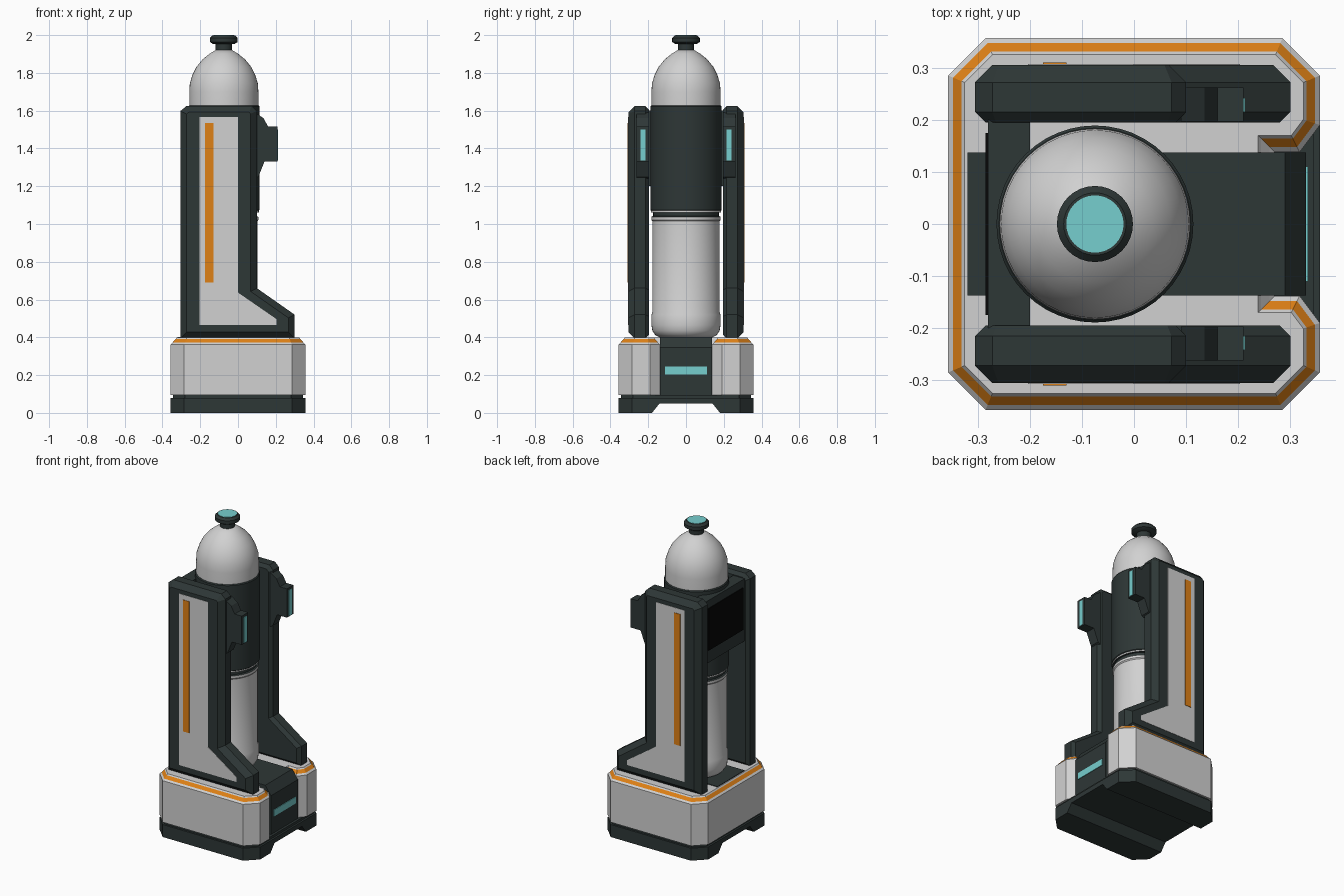
import bpy
import bmesh
import math
from mathutils import Vector

if "Cube" in bpy.data.objects:
    bpy.data.objects.remove(bpy.data.objects["Cube"])


def material(name, r, g, b):
    m = bpy.data.materials.new(name)
    m.use_nodes = True
    m.diffuse_color = (r, g, b, 1)
    m.node_tree.nodes["Principled BSDF"].inputs["Base Color"].default_value = (r, g, b, 1)
    return m


WHITE = material("light grey", 0.64, 0.64, 0.64)
DARK = material("dark slate", 0.027, 0.038, 0.037)
ORANGE = material("orange", 0.74, 0.22, 0.008)
CYAN = material("cyan", 0.18, 0.62, 0.62)
BLACK = material("screen black", 0.002, 0.002, 0.002)


def finish(name, bm, mats):
    bmesh.ops.recalc_face_normals(bm, faces=bm.faces)
    me = bpy.data.meshes.new(name)
    bm.to_mesh(me)
    bm.free()
    for m in mats:
        me.materials.append(m)
    ob = bpy.data.objects.new(name, me)
    bpy.context.collection.objects.link(ob)
    return ob


def inset(poly, d):
    """Offset a counter-clockwise polygon inwards by d."""
    out = []
    for i, p in enumerate(poly):
        a, p, b = Vector(poly[i - 1]), Vector(p), Vector(poly[(i + 1) % len(poly)])
        e, f = (p - a).normalized(), (b - p).normalized()
        n, m = Vector((-e.y, e.x)), Vector((-f.y, f.x))
        out.append(tuple(p + (n + m) * d / (1 + n.dot(m))))
    return out


def loft(name, loops, mats, rule=None):
    """Skin a stack of equal-length loops; rule(band, centre) picks the colour."""
    bm = bmesh.new()
    rings = [[bm.verts.new(p) for p in loop] for loop in loops]
    bm.faces.new(rings[0])
    bm.faces.new(rings[-1])
    for k in range(len(rings) - 1):
        for i in range(len(rings[0])):
            f = bm.faces.new((rings[k][i - 1], rings[k][i], rings[k + 1][i], rings[k + 1][i - 1]))
            if rule:
                f.material_index = rule(k, f.calc_center_median())
    return finish(name, bm, mats)


def flat(poly, z):
    return [(x, y, z) for x, y in poly]


def upright(poly, y):
    return [(x, y, z) for x, z in poly]


def box(name, mat, x, y, z):
    rect = [(x[0], y[0]), (x[1], y[0]), (x[1], y[1]), (x[0], y[1])]
    return loft(name, [flat(rect, z[0]), flat(rect, z[1])], [mat])


def lathe(name, profile, mats, rule=None, seg=48):
    loops = []
    for r, z in profile:
        loops.append([(TANK_X + r * math.cos(2 * math.pi * i / seg),
                       r * math.sin(2 * math.pi * i / seg), z) for i in range(seg)])
    ob = loft(name, loops, mats, rule)
    bpy.ops.object.select_all(action="DESELECT")
    ob.select_set(True)
    bpy.context.view_layer.objects.active = ob
    bpy.ops.object.shade_smooth_by_angle(angle=math.radians(32))
    return ob


TANK_X = -0.075
H, C = 0.357, 0.285
octagon = [(-C, -H), (C, -H), (H, -C), (H, C), (C, H), (-C, H), (-H, C), (-H, -C)]

# Foot: a plate over two side skids, leaving a sloped trench along x
loft("foot_plate", [flat(octagon, 0.05), flat(octagon, 0.08)], [DARK])
for s, side in ((-1, "front"), (1, "rear")):
    def skid(inner):
        return [(-H, s * inner), (H, s * inner), (H, s * C), (C, s * H), (-C, s * H), (-H, s * C)]
    loft(side + "_skid", [flat(skid(0.18), 0), flat(skid(0.14), 0.05)], [DARK])
gap = inset(octagon, 0.012)
loft("shadow_gap", [flat(gap, 0.08), flat(gap, 0.096)], [DARK])

# Base hull, open at +x, with an orange sloped band around the top
hull = octagon[:3] + [(H, -0.19), (0.318, -0.138), (0.27, -0.138),
                      (0.27, 0.138), (0.318, 0.138), (H, 0.19)] + octagon[3:]
steps = [(0, 0.095), (0, 0.362), (0.01, 0.372), (0.026, 0.39), (0.032, 0.398), (0.046, 0.398)]
loft("base_hull", [flat(inset(hull, d), z) for d, z in steps], [WHITE, ORANGE],
     lambda k, c: int(k == 2 and (abs(c.y) > 0.14 or c.x < 0)))

# Dark core through the base, with a sloped nose and light strip
core = [(-0.32, 0.06), (0.33, 0.06), (0.33, 0.345), (0.29, 0.402), (-0.32, 0.402)]
loft("base_core", [upright(core, -0.137), upright(core, 0.137)], [DARK])
box("base_light", CYAN, (0.328, 0.334), (-0.11, 0.11), (0.203, 0.245))

# Side plates with frames, panels, stripes and forward grips
plate = [(-0.305, 0.395), (0.3, 0.395), (0.3, 0.52), (0.1, 0.66), (0.1, 1.598),
         (0.072, 1.625), (-0.272, 1.625), (-0.305, 1.598)]
panel = [(-0.203, 0.465), (0.203, 0.465), (0.203, 0.497), (0, 0.637), (0, 1.567), (-0.203, 1.567)]
stripe = [(-0.175, 0.69), (-0.13, 0.69), (-0.13, 1.535), (-0.175, 1.535)]
grip = [(0.09, 1.24), (0.108, 1.25), (0.14, 1.33), (0.21, 1.33), (0.21, 1.515),
        (0.16, 1.515), (0.135, 1.56), (0.09, 1.59)]
for s, side in ((-1, "front"), (1, "rear")):
    layers = [(0.02, 0.195), (0, 0.215), (0, 0.272), (0.033, 0.305)]
    loft(side + "_plate", [upright(inset(plate, d), s * y) for d, y in layers], [DARK])
    loft(side + "_panel", [upright(panel, s * 0.302), upright(panel, s * 0.307)], [WHITE])
    loft(side + "_stripe", [upright(stripe, s * 0.303), upright(stripe, s * 0.31)], [ORANGE])
    loft(side + "_grip", [upright(grip, s * 0.197), upright(grip, s * 0.262)], [DARK])
    y = sorted((s * 0.215, s * 0.242))
    box(side + "_grip_light", CYAN, (0.208, 0.213), y, (1.335, 1.5))

# Rear bracket with a screen, tying the plates together
box("bracket", DARK, (-0.28, -0.2), (-0.2, 0.2), (1.2, 1.6))
box("screen", BLACK, (-0.285, -0.278), (-0.175, 0.175), (1.28, 1.55))

# Tank: light body, dark groove and sleeve, light dome
body = [(0.14, 0.4), (0.163, 0.412), (0.178, 0.435), (0.183, 0.465), (0.183, 0.52), (0.178, 0.532),
        (0.178, 1.015), (0.183, 1.022), (0.183, 1.038), (0.174, 1.042), (0.174, 1.06),
        (0.185, 1.062), (0.185, 1.075)]
lathe("tank_body", body, [WHITE, DARK], lambda k, c: int(1.039 < c.z < 1.061))
lathe("tank_sleeve", [(0.184, 1.07), (0.189, 1.075), (0.189, 1.622), (0.184, 1.628)], [DARK])
dome = [(0.183, 1.62), (0.183, 1.7), (0.18, 1.745), (0.166, 1.79), (0.145, 1.832),
        (0.112, 1.872), (0.075, 1.902), (0.045, 1.92)]
lathe("tank_dome", dome, [WHITE])

# Valve neck, cap and cyan button
lathe("valve_neck", [(0.043, 1.91), (0.043, 1.96)], [DARK], seg=32)
lathe("valve_cap", [(0.055, 1.952), (0.073, 1.963), (0.073, 1.985), (0.06, 1.998)], [DARK], seg=32)
lathe("valve_button", [(0.055, 1.994), (0.055, 2.0)], [CYAN], seg=32)
